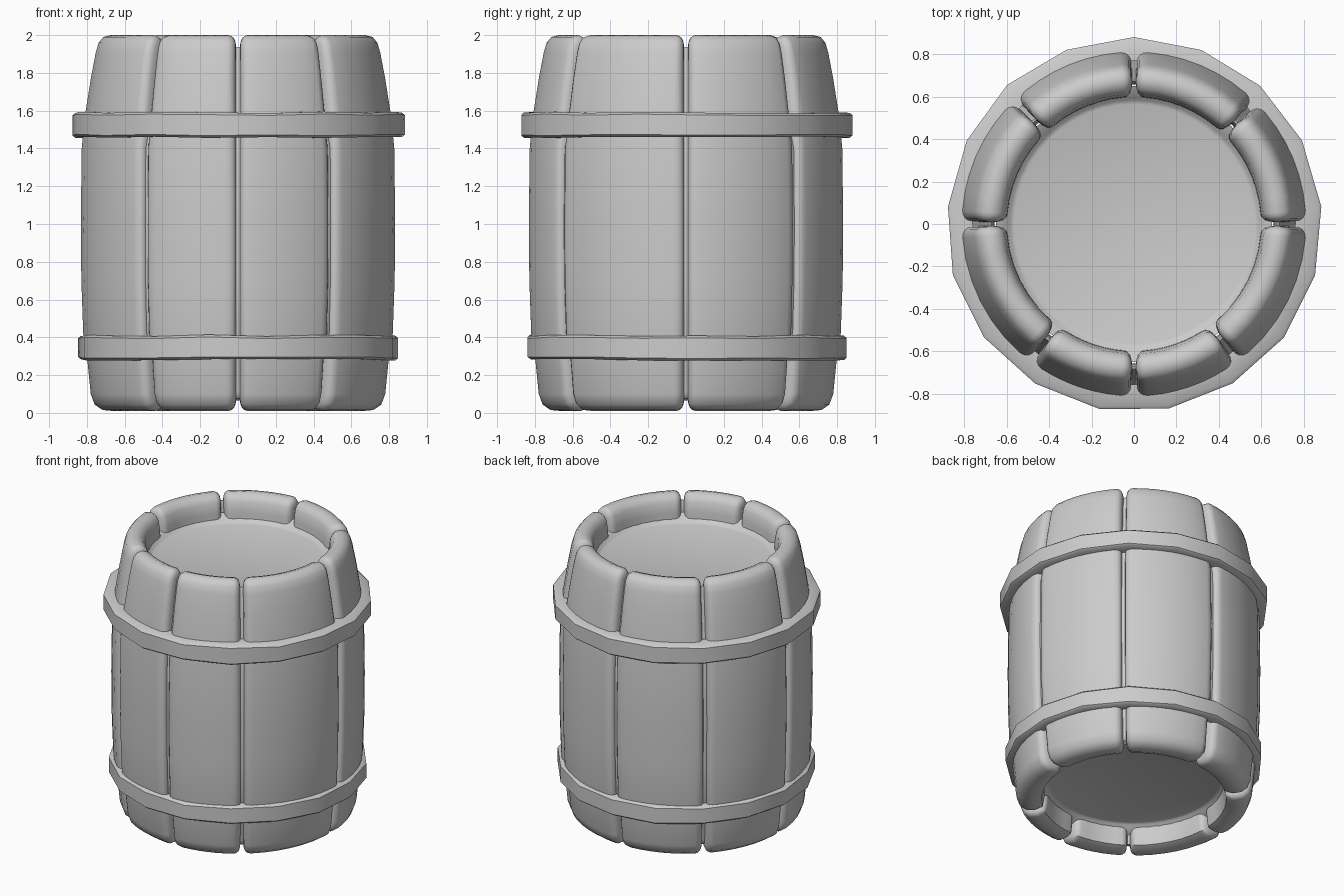
import bpy, bmesh, random
from math import sin, cos, pi, radians, hypot

random.seed(4)
cube = bpy.data.objects.get("Cube")
if cube:
    bpy.data.objects.remove(cube)

GREY = (0.6, 0.6, 0.6, 1)
grey = bpy.data.materials.new("plain_grey")
grey.use_nodes = True
grey.diffuse_color = GREY
grey.node_tree.nodes["Principled BSDF"].inputs["Base Color"].default_value = GREY

# Closed wall section (radius, height): outer side upward, then inner side downward
WALL = [(.66, .01), (.72, .015), (.762, .045), (.782, .1), (.80, .28), (.822, .42),
        (.832, .7), (.835, 1.0), (.83, 1.4), (.812, 1.58), (.78, 1.78), (.755, 1.91),
        (.74, 1.96), (.715, 1.99), (.675, 2.0), (.635, 1.985), (.612, 1.95), (.6, 1.88),
        (.595, 1.75), (.595, .25), (.597, .1), (.61, .03)]


def inset_wall(d):
    """Shrink the wall section by d, less between the bands."""
    out = []
    for i, (r, z) in enumerate(WALL):
        (r0, z0), (r1, z1) = WALL[i - 1], WALL[(i + 1) % len(WALL)]
        tr, tz = r1 - r0, z1 - z0
        length = hypot(tr, tz)
        k = d * (0.55 if .3 < z < 1.57 else 1)
        out.append((r - tz / length * k, z + tr / length * k))
    return out


def sweep(name, sections, closed):
    """Skin (angle, points) sections around the z axis."""
    bm = bmesh.new()
    rings = [[bm.verts.new((r * cos(a), r * sin(a), z)) for r, z in pts]
             for a, pts in sections]
    n = len(rings[0])
    for i in range(len(rings) if closed else len(rings) - 1):
        p, q = rings[i], rings[(i + 1) % len(rings)]
        for j in range(n):
            k = (j + 1) % n
            bm.faces.new((p[j], q[j], q[k], p[k]))
    if not closed:
        bm.faces.new(rings[0])
        bm.faces.new(rings[-1][::-1])
    return finish(name, bm)


def finish(name, bm, angle=40):
    bmesh.ops.recalc_face_normals(bm, faces=bm.faces)
    mesh = bpy.data.meshes.new(name)
    bm.to_mesh(mesh)
    bm.free()
    mesh.materials.append(grey)
    obj = bpy.data.objects.new(name, mesh)
    bpy.context.collection.objects.link(obj)
    bpy.ops.object.select_all(action='DESELECT')
    obj.select_set(True)
    bpy.context.view_layer.objects.active = obj
    bpy.ops.object.shade_smooth_by_angle(angle=radians(angle))
    return obj


# Staves with rounded edges, separated by narrow seams
SEAMS = [0, 45, 90, 134, 180, 233, 270, 307, 360]
EDGE = [(.014, .065), (.02, .035), (.032, .016), (.055, .004)]
for i in range(8):
    a, b = radians(SEAMS[i]), radians(SEAMS[i + 1])
    start, end = a + .08, b - .08
    sections = [(a + t, inset_wall(d)) for t, d in EDGE]
    sections += [(start + (end - start) * s / 6, WALL) for s in range(7)]
    sections += [(b - t, inset_wall(d)) for t, d in reversed(EDGE)]
    sweep(f"stave_{i + 1}", sections, False)

# Core wall closing the bottoms of the seams
sweep("seam_backing", [(2 * pi * s / 48, inset_wall(.062)) for s in range(48)], True)


# Recessed lid and base discs
def disc(name, z, lip):
    bm = bmesh.new()
    rings = []
    for r, h in ((.65, z + lip * 2), (.598, z + lip), (.585, z + lip * .3), (.565, z)):
        rings.append([bm.verts.new((r * cos(2 * pi * s / 48), r * sin(2 * pi * s / 48), h))
                      for s in range(48)])
    for p, q in zip(rings, rings[1:]):
        for s in range(48):
            t = (s + 1) % 48
            bm.faces.new((p[s], p[t], q[t], q[s]))
    bm.faces.new(rings[-1])
    finish(name, bm)


disc("lid", 1.81, .025)
disc("base", .18, -.025)


# Faceted hoops with worn, slightly uneven edges
def hoop(name, radius, low, high):
    sections = []
    for s in range(17):
        a = pi / 2 + 2 * pi * s / 17
        r = radius + random.uniform(-.006, .003)
        lo, hi = (h + random.uniform(-.005, .005) for h in (low, high))
        sections.append((a, [(.77, lo), (r - .015, lo), (r, lo + .012),
                             (r, hi - .012), (r - .015, hi), (.77, hi)]))
    sweep(name, sections, True)


hoop("upper_hoop", .885, 1.46, 1.59)
hoop("lower_hoop", .852, .28, .41)
